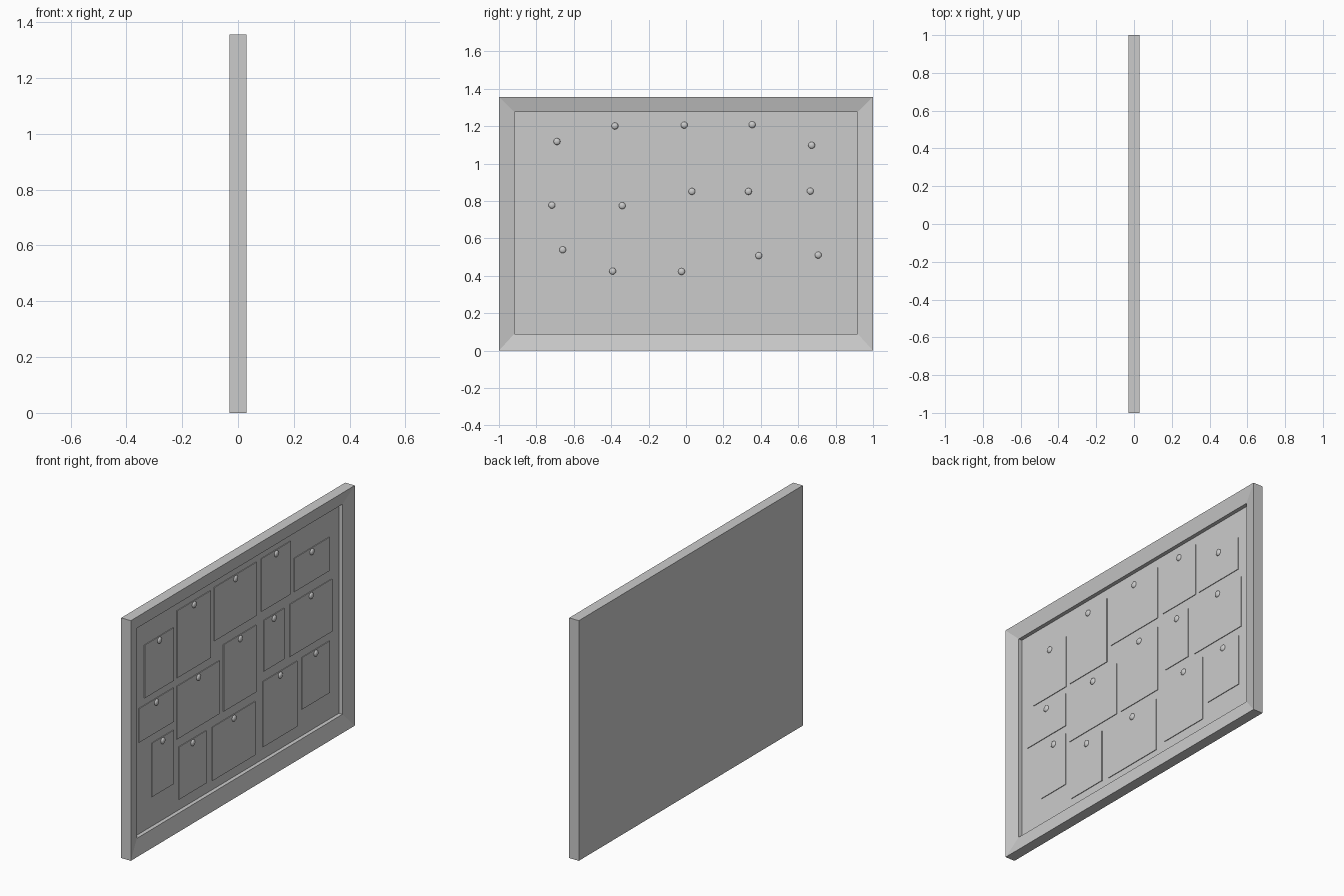
import bpy, bmesh, math
from mathutils import Matrix

if "Cube" in bpy.data.objects:
    bpy.data.objects.remove(bpy.data.objects["Cube"])

BOARD_X = -0.012      # front surface of the pin board
SHEET_T = 0.004       # paper thickness


def finish(bm, name):
    bmesh.ops.recalc_face_normals(bm, faces=bm.faces[:])
    me = bpy.data.meshes.new(name)
    bm.to_mesh(me)
    bm.free()
    ob = bpy.data.objects.new(name, me)
    bpy.context.collection.objects.link(ob)
    return ob


def box(name, x0, x1, y0, y1, z0, z1):
    bm = bmesh.new()
    m = Matrix.Translation(((x0 + x1) / 2, (y0 + y1) / 2, (z0 + z1) / 2))
    s = Matrix.Diagonal((x1 - x0, y1 - y0, z1 - z0, 1))
    bmesh.ops.create_cube(bm, size=1, matrix=m @ s)
    return finish(bm, name)


# frame: nested rectangles (x, half width, bottom, top), sloping in to the board
rings = [(-0.03, 1.0, 0.0, 1.357), (0.03, 1.0, 0.0, 1.357),
         (0.01, 0.918, 0.09, 1.277), (-0.022, 0.918, 0.09, 1.277)]
bm = bmesh.new()
loops = [[bm.verts.new((x, y, z)) for y, z in ((-w, b), (w, b), (w, t), (-w, t))]
         for x, w, b, t in rings]
for a, b in zip(loops, loops[1:]):
    for i in range(4):
        j = (i + 1) % 4
        bm.faces.new((a[i], a[j], b[j], b[i]))
bm.faces.new(loops[0])
bm.faces.new(loops[-1])
finish(bm, "frame")

# pin board panel
box("board", -0.022, BOARD_X, -0.918, 0.918, 0.09, 1.277)

# paper sheets: left, right, bottom, top
sheets = [
    (-0.82, -0.56, 0.84, 1.14), (-0.53, -0.23, 0.843, 1.223),
    (-0.197, 0.178, 0.925, 1.228), (0.222, 0.485, 0.93, 1.23),
    (0.515, 0.828, 0.93, 1.12),
    (-0.872, -0.562, 0.608, 0.80), (-0.532, -0.15, 0.497, 0.797),
    (-0.115, 0.178, 0.495, 0.873), (0.243, 0.425, 0.585, 0.873),
    (0.476, 0.853, 0.578, 0.875),
    (-0.757, -0.562, 0.257, 0.561), (-0.515, -0.27, 0.15, 0.447),
    (-0.215, 0.167, 0.142, 0.445), (0.235, 0.543, 0.16, 0.53),
    (0.582, 0.832, 0.24, 0.533),
]
front = BOARD_X + SHEET_T
for n, (y0, y1, z0, z1) in enumerate(sheets, 1):
    box(f"paper_sheet_{n:02d}", BOARD_X - 0.001, front, y0, y1, z0, z1)

    # round pin head near the top centre of each sheet
    bm = bmesh.new()
    bmesh.ops.create_uvsphere(bm, u_segments=20, v_segments=12, radius=1,
                              matrix=Matrix.Translation((front, (y0 + y1) / 2, z1 - 0.022))
                              @ Matrix.Diagonal((0.01, 0.018, 0.018, 1))
                              @ Matrix.Rotation(math.radians(90), 4, 'Y'))
    for f in bm.faces:
        f.smooth = True
    finish(bm, f"pin_head_{n:02d}")
